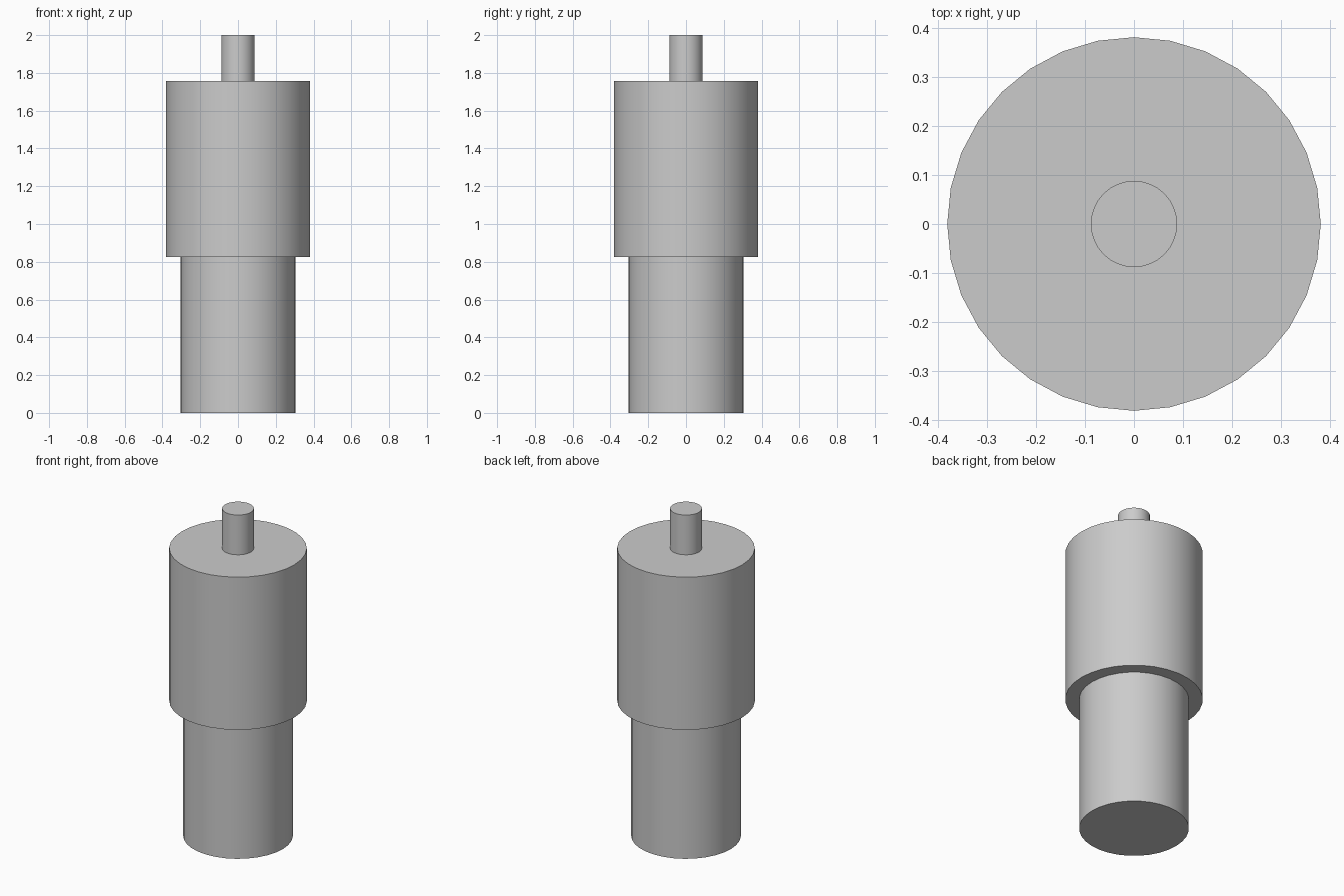
import bpy
import math

cube = bpy.data.objects.get("Cube")
if cube:
    bpy.data.objects.remove(cube, do_unlink=True)

# Single plain grey
GREY = (0.6, 0.6, 0.6, 1.0)
grey = bpy.data.materials.new("plain grey")
grey.use_nodes = True
grey.diffuse_color = GREY
for node in grey.node_tree.nodes:
    if node.type == 'BSDF_PRINCIPLED':
        node.inputs["Base Color"].default_value = GREY


def cylinder(name, radius, bottom, top):
    """Upright capped cylinder with a smooth wall and sharp rims."""
    bpy.ops.mesh.primitive_cylinder_add(
        vertices=32, radius=radius, depth=top - bottom,
        location=(0, 0, (bottom + top) / 2))
    part = bpy.context.object
    part.name = name
    part.data.materials.append(grey)
    bpy.ops.object.shade_smooth_by_angle(angle=math.radians(30))
    return part


# Stacked parts, from the ground up
cylinder("lower_body", 0.304, 0.0, 0.824)
cylinder("main_body", 0.381, 0.824, 1.757)
cylinder("top_pin", 0.088, 1.757, 2.0)
